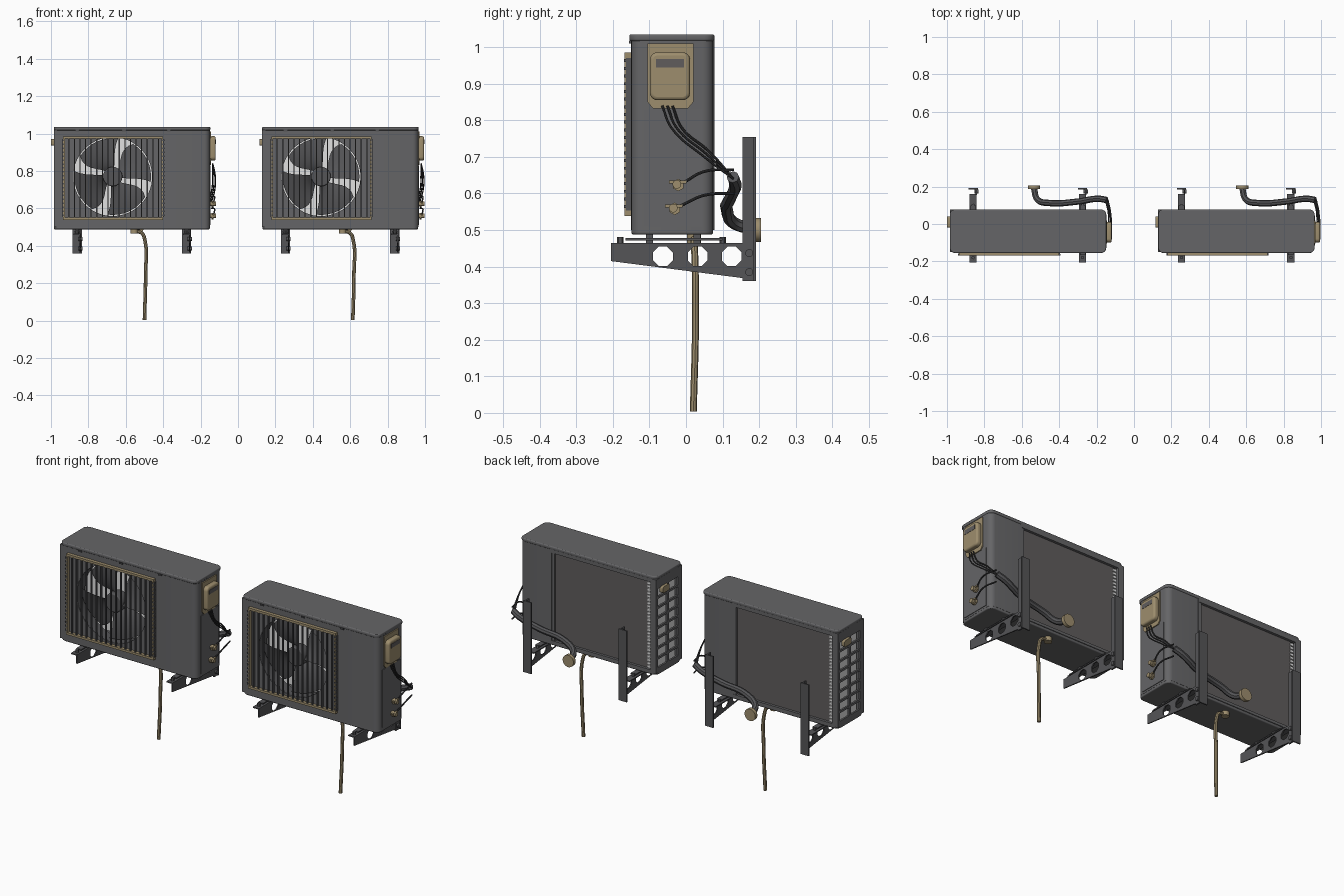
import bpy, bmesh, math
from mathutils import Matrix, Vector

if "Cube" in bpy.data.objects:
    bpy.data.objects.remove(bpy.data.objects["Cube"])

parts = []
SPACING = 1.114


def material(name, r, g, b):
    m = bpy.data.materials.new(name)
    m.use_nodes = True
    m.diffuse_color = (r, g, b, 1)
    bsdf = next(n for n in m.node_tree.nodes if n.type == 'BSDF_PRINCIPLED')
    bsdf.inputs["Base Color"].default_value = (r, g, b, 1)
    return m


GREY = material("casing grey", .13, .13, .135)
DARK = material("dark grey", .09, .09, .095)
MESH = material("coil grey", .115, .108, .108)
BLACK = material("cable black", .04, .04, .042)
BEIGE = material("beige", .34, .27, .155)
LIGHT = material("light aluminium", .75, .75, .75)

AXES = {
    'xy': (Matrix.Identity(4), Vector((0, 0, 1))),
    'xz': (Matrix(((1, 0, 0, 0), (0, 0, -1, 0), (0, 1, 0, 0), (0, 0, 0, 1))), Vector((0, 1, 0))),
    'yz': (Matrix(((0, 0, 1, 0), (1, 0, 0, 0), (0, 1, 0, 0), (0, 0, 0, 1))), Vector((1, 0, 0))),
}


def finish(name, mesh, mat):
    mesh.materials.clear()
    mesh.materials.append(mat)
    mesh.polygons.foreach_set("use_smooth", [True] * len(mesh.polygons))
    mesh.set_sharp_from_angle(angle=math.radians(35))
    ob = bpy.data.objects.new(name, mesh)
    bpy.context.collection.objects.link(ob)
    parts.append(ob)
    return ob


def curve_mesh(curve, matrix):
    """Turn a curve into a mesh placed by the matrix."""
    ob = bpy.data.objects.new("outline", curve)
    bpy.context.collection.objects.link(ob)
    deps = bpy.context.evaluated_depsgraph_get()
    mesh = bpy.data.meshes.new_from_object(ob.evaluated_get(deps))
    bpy.data.objects.remove(ob)
    mesh.transform(matrix)
    return mesh


def plate(name, mat, plane, loops, a, b, bevel=0):
    """Fill outlines (later loops are holes) and extrude them from a to b."""
    cu = bpy.data.curves.new(name, 'CURVE')
    cu.dimensions, cu.fill_mode = '2D', 'BOTH'
    cu.extrude = (b - a) / 2 - bevel
    cu.bevel_depth, cu.bevel_resolution = bevel, 2
    for pts in loops:
        sp = cu.splines.new('POLY')
        sp.points.add(len(pts) - 1)
        for p, (u, v) in zip(sp.points, pts):
            p.co = (u, v, 0, 1)
        sp.use_cyclic_u = True
    rot, axis = AXES[plane]
    return finish(name, curve_mesh(cu, Matrix.Translation(axis * (a + b) / 2) @ rot), mat)


def rect(u0, u1, v0, v1, r=0):
    if r == 0:
        return [(u0, v0), (u1, v0), (u1, v1), (u0, v1)]
    corners = ((u1 - r, v1 - r), (u0 + r, v1 - r), (u0 + r, v0 + r), (u1 - r, v0 + r))
    return [(cu + r * math.cos(math.radians(90 * k + 18 * i)), cv + r * math.sin(math.radians(90 * k + 18 * i)))
            for k, (cu, cv) in enumerate(corners) for i in range(6)]


def ring(u, v, r, n=48):
    return [(u + r * math.cos(math.tau * (i + .5) / n), v + r * math.sin(math.tau * (i + .5) / n)) for i in range(n)]


def boxes(name, mat, spans):
    """One object from boxes given as (x0, x1, y0, y1, z0, z1)."""
    bm = bmesh.new()
    for x0, x1, y0, y1, z0, z1 in spans:
        m = Matrix.Translation(((x0 + x1) / 2, (y0 + y1) / 2, (z0 + z1) / 2)) @ Matrix.Diagonal((x1 - x0, y1 - y0, z1 - z0, 1))
        bmesh.ops.create_cube(bm, size=1, matrix=m)
    mesh = bpy.data.meshes.new(name)
    bm.to_mesh(mesh)
    bm.free()
    return finish(name, mesh, mat)


def tube(name, mat, radius, pts):
    cu = bpy.data.curves.new(name, 'CURVE')
    cu.dimensions, cu.bevel_depth, cu.bevel_resolution = '3D', radius, 2
    cu.resolution_u, cu.use_fill_caps = 8, True
    sp = cu.splines.new('BEZIER')
    sp.bezier_points.add(len(pts) - 1)
    for p, co in zip(sp.bezier_points, pts):
        p.co = co
        p.handle_left_type = p.handle_right_type = 'AUTO'
    return finish(name, curve_mesh(cu, Matrix.Identity(4)), mat)


# Casing
X0, X1, XM, Y0, Y1 = -.985, -.15, -.36, -.15, .075
FX, FZ = -.67, .77
cabinet = [p for p in rect(XM - .1, X1, Y0, Y1, .03) if p[0] > XM]
cabinet = cabinet + [(XM, Y0), (XM, Y1)]
cabinet.sort(key=lambda p: math.atan2(p[1] + .04, p[0] + .25))
plate("cabinet", GREY, 'xy', [cabinet], .5, 1.02)
plate("front_panel", GREY, 'xz', [rect(X0, XM, .5, 1.02), ring(FX, FZ, .212)], Y0, Y0 + .012)
plate("back_frame", GREY, 'xz', [rect(X0, XM + .02, .5, 1.02), rect(-.95, -.345, .515, 1)], .062, .078)
plate("base_tray", GREY, 'xy', [rect(X0 + .006, X1 - .006, Y0 + .006, Y1 - .006, .024)], .488, .505, .005)
plate("top_lid", GREY, 'xy', [rect(X0 + .005, X1 - .003, Y0, Y1 - .002, .024)], 1.017, 1.035, .005)
cells = [rect(y, y + .08, .53 + .056 * i, .574 + .056 * i) for i in range(8) for y in (-.115, -.02)]
plate("side_grille", GREY, 'yz', [rect(Y0 + .01, .065, .5, 1.02)] + cells, X0, X0 + .01)
plate("side_handle", BEIGE, 'yz', [rect(-.02, .04, .935, .97, .01)], -1, X0 + .005)
boxes("lid_clips", DARK, [(x, x + .02, Y0 - .006, Y0, 1.01, 1.018) for x in (-.87, -.62, -.38)])

# Heat exchanger
boxes("back_coil", MESH, [(-.928, -.345, .058, .064, .515, 1)])
boxes("inner_coil", LIGHT, [(-.95, -.36, .04, .046, .51, 1.01), (-.958, -.952, -.125, .05, .51, 1.01)])
boxes("coil_bends", LIGHT, [(-.946, -.926, .05, .068, z, z + .013) for z in [.517 + .0185 * i for i in range(26)]])

# Fan
plate("fan_shroud", DARK, 'xz', [ring(FX, FZ, .22), ring(FX, FZ, .211)], Y0 + .002, -.08)
plate("fan_hub", DARK, 'xz', [ring(FX, FZ, .046, 32)], -.135, -.07, .006)
bm = bmesh.new()
N = 8
for k in range(4):
    grid = []
    for i in range(N + 1):
        t = i / N
        r = .04 + .165 * t
        mid = 90 * k + 20 + 40 * t - 35 * t * t
        half = 30 + 22 * t - 19 * t * t
        row = []
        for j in range(N + 1):
            s = 2 * j / N - 1
            a = math.radians(mid + half * s)
            row.append(bm.verts.new((FX + r * math.cos(a), -.1 + .025 * s, FZ + r * math.sin(a))))
        grid.append(row)
    for i in range(N):
        for j in range(N):
            bm.faces.new((grid[i][j], grid[i + 1][j], grid[i + 1][j + 1], grid[i][j + 1]))
blades = bpy.data.meshes.new("fan_blades")
bm.to_mesh(blades)
bm.free()
finish("fan_blades", blades, DARK)

# Front guard
GX0, GX1, GZ0, GZ1 = -.935, -.4, .538, .985
plate("guard_frame", BEIGE, 'xz', [rect(GX0, GX1, GZ0, GZ1), rect(GX0 + .009, GX1 - .009, GZ0 + .012, GZ1 - .012)], -.168, Y0)
boxes("guard_slats", DARK, [(x - .003, x + .003, -.166, -.156, GZ0 + .01, GZ1 - .01)
                            for x in [GX0 + .03 * i for i in range(1, 18)]])
boxes("guard_edges", DARK, [(x - .004, x + .004, -.164, Y0, GZ0 + .015, GZ1 - .015) for x in (GX0, GX1)])
boxes("guard_beads", DARK, [(x - .006, x + .006, -.169, -.16, z, z + .008)
                            for x in (GX0, GX1) for z in [.56 + .021 * i for i in range(20)]])

# Electrical cover
plate("cover_plate", BEIGE, 'yz',
      [[(-.105, .85), (-.09, .832), (.005, .832), (.02, .85), (.02, 1.01), (-.105, 1.01)]], X1 - .003, X1 + .006)
plate("cover_box", BEIGE, 'yz', [rect(-.09, .002, .864, .977, .012)], X1, -.119, .009)
plate("cover_window", MESH, 'yz', [rect(-.082, -.006, .945, .968)], -.12, -.1175)
plate("service_panel", GREY, 'yz', [rect(-.115, .045, .51, .83)], X1, X1 + .003)

# Valves, cables and pipe
for y, z in ((-.025, .625), (-.035, .56)):
    plate("valve_body", BEIGE, 'yz', [ring(y, z, .012, 12)], X1, -.118)
    plate("valve_nut", BEIGE, 'yz', [ring(y + .004, z - .002, .017, 6)], -.143, -.132)
    boxes("valve_arm", BEIGE, [(-.136, -.126, y - .022, y + .026, z + .002, z + .01)])
    tube("valve_pipe", BLACK, .004, [(-.131, y + .02, z + .006), (-.125, .05, z + .035), (-.14, .13, z + .04)])
for i in range(3):
    d = .007 * i
    tube("cable", BLACK, .0035, [(-.135, -.065 + 2 * d, .84), (-.122 - d, -.04 + 2 * d, .78),
                                 (-.124 - d, .05 + d, .7 + d), (-.14 - d, .13, .64)])
tube("wall_pipe", DARK, .017, [(-.145, .128, .645), (-.19, .135, .625), (-.3, .12, .585), (-.45, .112, .555),
                               (-.515, .13, .52), (-.535, .19, .5)])
plate("wall_flange", BEIGE, 'xz', [ring(-.535, .5, .033, 24)], .186, .205)

# Drain hose
tube("drain_hose", BEIGE, .0095, [(-.55, .022, .476), (-.515, .022, .468), (-.498, .024, .43),
                                  (-.494, .026, .25), (-.5, .02, .004)])
plate("drain_elbow", BEIGE, 'xy', [ring(-.555, .022, .02, 16)], .465, .49)

# Wall brackets
profile = [(-.205, .465), (-.205, .415), (.16, .368), (.16, .465)]
for cx in (-.86, -.275):
    w = cx + .012
    plate("bracket_arm", DARK, 'yz', [profile] + [ring(y, .428, .029, 8) for y in (-.063, .032, .125)], w, w + .006)
    boxes("bracket_flange", DARK, [(cx - .02, w + .004, -.205, .16, .459, .465)])
    boxes("bracket_post", DARK, [(cx - .025, cx + .025, .185, .192, .36, .755), (w, w + .008, .155, .192, .36, .755)])
    boxes("foot_rail", DARK, [(cx - .015, cx + .015, -.165, .1, .472, .478)]
          + [(cx - .01, cx + .01, y - .01, y + .01, .464, .49) for y in (-.1, .03)])
    for y in (-.18, .1):
        plate("foot_bolt", DARK, 'xy', [ring(cx, y, .009, 6)], .462, .481)
    for z in (.385, .437):
        plate("post_bolt", DARK, 'yz', [ring(.173, z, .011, 12)], w - .006, w + .016)

# Second unit
for ob in list(parts):
    twin = ob.copy()
    twin.name = "second_" + ob.name
    twin.location.x += SPACING
    bpy.context.collection.objects.link(twin)
